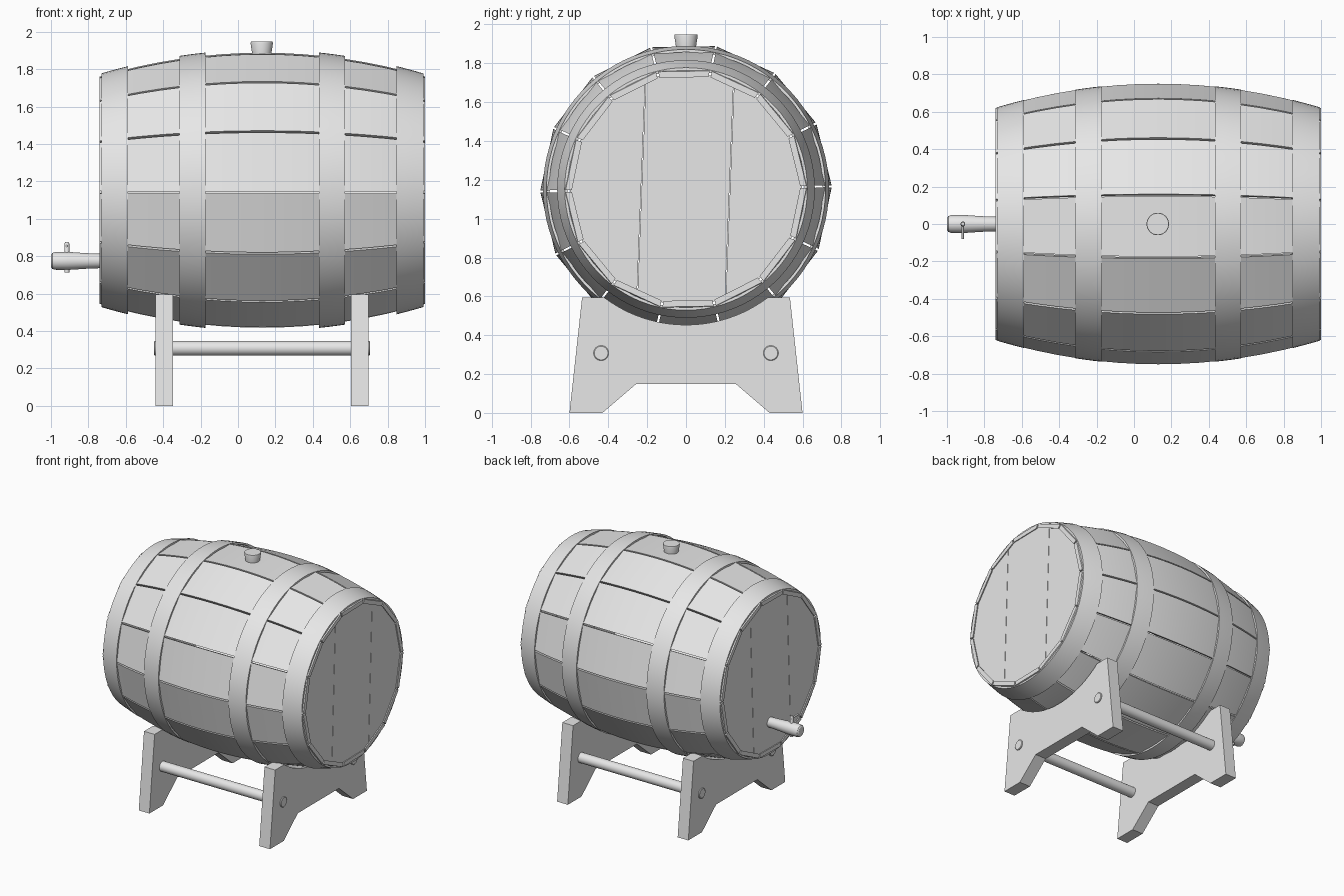
import bpy, bmesh, math
from mathutils import Matrix, Vector

if "Cube" in bpy.data.objects:
    bpy.data.objects.remove(bpy.data.objects["Cube"])

CX, CZ = 0.13, 1.153          # barrel centre
HALF = 0.87                   # half length of the barrel
STAVES = 14
STEP = 2 * math.pi / STAVES
TURN = math.radians(1)        # slight roll of the staves

grey = bpy.data.materials.new("plain_grey")
grey.diffuse_color = (0.8, 0.8, 0.8, 1)
grey.use_nodes = True
grey.node_tree.nodes["Principled BSDF"].inputs["Base Color"].default_value = grey.diffuse_color


def bulge(d):
    """Barrel radius at distance d from its middle."""
    return 0.75 - 0.172 * d * d


def finish(name, bm, smooth=20):
    bmesh.ops.recalc_face_normals(bm, faces=bm.faces)
    mesh = bpy.data.meshes.new(name)
    bm.to_mesh(mesh)
    bm.free()
    mesh.materials.append(grey)
    ob = bpy.data.objects.new(name, mesh)
    bpy.context.collection.objects.link(ob)
    if smooth:
        bpy.ops.object.select_all(action='DESELECT')
        ob.select_set(True)
        bpy.context.view_layer.objects.active = ob
        bpy.ops.object.shade_smooth_by_angle(angle=math.radians(smooth))
    return ob


def skin(bm, rings, loop=False):
    """Join rings of vertices; cap the ends unless looped."""
    n = len(rings[0])
    pairs = list(zip(rings, rings[1:]))
    if loop:
        pairs.append((rings[-1], rings[0]))
    for a, b in pairs:
        for i in range(n):
            j = (i + 1) % n
            bm.faces.new((a[i], a[j], b[j], b[i]))
    if not loop:
        bm.faces.new(rings[0])
        bm.faces.new(rings[-1])


def lathe(name, profile, origin, axis='X', segs=24, loop=False):
    """Spin (position, radius) points round an axis."""
    bm = bmesh.new()
    rings = []
    for p, r in profile:
        ring = []
        for i in range(segs):
            a = 2 * math.pi * i / segs
            c, s = r * math.cos(a), r * math.sin(a)
            v = {'X': (p, c, s), 'Y': (s, p, c), 'Z': (c, s, p)}[axis]
            ring.append(bm.verts.new(Vector(origin) + Vector(v)))
        rings.append(ring)
    skin(bm, rings, loop)
    return finish(name, bm, 30)


# Staves: flat across, bowed lengthwise, with narrow gaps between
GAP, THICK, CUTS = 0.011, 0.032, 16
bm = bmesh.new()
for k in range(STAVES):
    a0, a1 = TURN + k * STEP, TURN + (k + 1) * STEP
    rings = []
    for i in range(CUTS + 1):
        d = HALF * (2 * i / CUTS - 1)
        ring = []
        for a, side, depth in ((a0, 1, 0), (a1, -1, 0), (a1, -1, THICK), (a0, 1, THICK)):
            r, t = bulge(d) - depth, side * GAP / 2
            ring.append(bm.verts.new((CX + d,
                                      r * math.cos(a) - t * math.sin(a),
                                      CZ + r * math.sin(a) + t * math.cos(a))))
        rings.append(ring)
    skin(bm, rings)
finish("staves", bm)

# Hoops: round bands following the bulge
for side, word in ((-1, "left"), (1, "right")):
    for near, far, place in ((0.303, 0.442, "inner"), (0.718, 0.861, "outer")):
        ds = [near + (far - near) * i / 3 for i in range(4)]
        profile = [(side * d, bulge(d) + 0.002) for d in ds]
        profile += [(side * d, bulge(d) - 0.012) for d in reversed(ds)]
        lathe(f"{word}_{place}_hoop", profile, (CX, 0, CZ), segs=84, loop=True)

# Heads: each end closed by three planks
LEAN = Vector((0, 1, -0.039)).normalized()
SPLIT = 0.0015
for side, word in ((-1, "left"), (1, "right")):
    for n, (lo, hi) in enumerate(((None, -0.23), (-0.23, 0.225), (0.225, None))):
        bm = bmesh.new()
        rings = [[bm.verts.new((CX + side * d, 0.598 * math.cos(TURN + k * STEP),
                                CZ + 0.598 * math.sin(TURN + k * STEP)))
                  for k in range(STAVES)] for d in (0.83, 0.86)]
        skin(bm, rings)
        for y, sign in ((lo, 1), (hi, -1)):
            if y is None:
                continue
            bmesh.ops.bisect_plane(bm, geom=bm.verts[:] + bm.edges[:] + bm.faces[:],
                                   plane_co=(CX, y + sign * SPLIT, CZ),
                                   plane_no=LEAN * sign, clear_inner=True)
            bmesh.ops.holes_fill(bm, edges=[e for e in bm.edges if e.is_boundary], sides=0)
        finish(f"{word}_head_plank_{n + 1}", bm, 0)

# Bung on top
lathe("bung", [(1.86, 0.048), (1.94, 0.06), (1.947, 0.058)], (0.127, 0, 0), 'Z', 32)

# Tap: tapered body, round nose, spindle and side lever
lathe("tap_body", [(-1.0, 0.032), (-0.993, 0.042), (-0.98, 0.047), (-0.91, 0.048),
                   (-0.80, 0.041), (-0.72, 0.038)], (0, 0, 0.775), 'X', 24)
lathe("tap_spindle", [(0.713, 0.013), (0.868, 0.013), (0.875, 0.009)],
      (-0.915, 0, 0), 'Z', 16)
lathe("tap_lever", [(-0.08, 0.007), (0.012, 0.007)], (-0.915, 0, 0.855), 'Y', 12)

# Stand: two cradle plates
ARC, TOP, R = 24, 0.595, 0.70
reach = math.asin(math.sqrt(R * R - (CZ - TOP) ** 2) / R)
outline = [(-0.255, 0.15), (-0.43, 0), (-0.60, 0), (-0.535, TOP)]
outline += [(R * math.sin(t), CZ - R * math.cos(t))
            for t in (reach * (2 * i / ARC - 1) for i in range(ARC + 1))]
outline += [(0.535, TOP), (0.60, 0), (0.43, 0), (0.255, 0.15)]
for name, x0, x1 in (("left_cradle", -0.44, -0.348), ("right_cradle", 0.604, 0.697)):
    bm = bmesh.new()
    skin(bm, [[bm.verts.new((x, y, z)) for y, z in outline] for x in (x0, x1)])
    finish(name, bm, 20)

# Rods tying the cradles together
for name, y in (("front_rod", -0.437), ("back_rod", 0.437)):
    lathe(name, [(-0.449, 0.035), (-0.446, 0.039), (0.702, 0.039), (0.705, 0.035)],
          (0, y, 0.308), 'X', 32)
